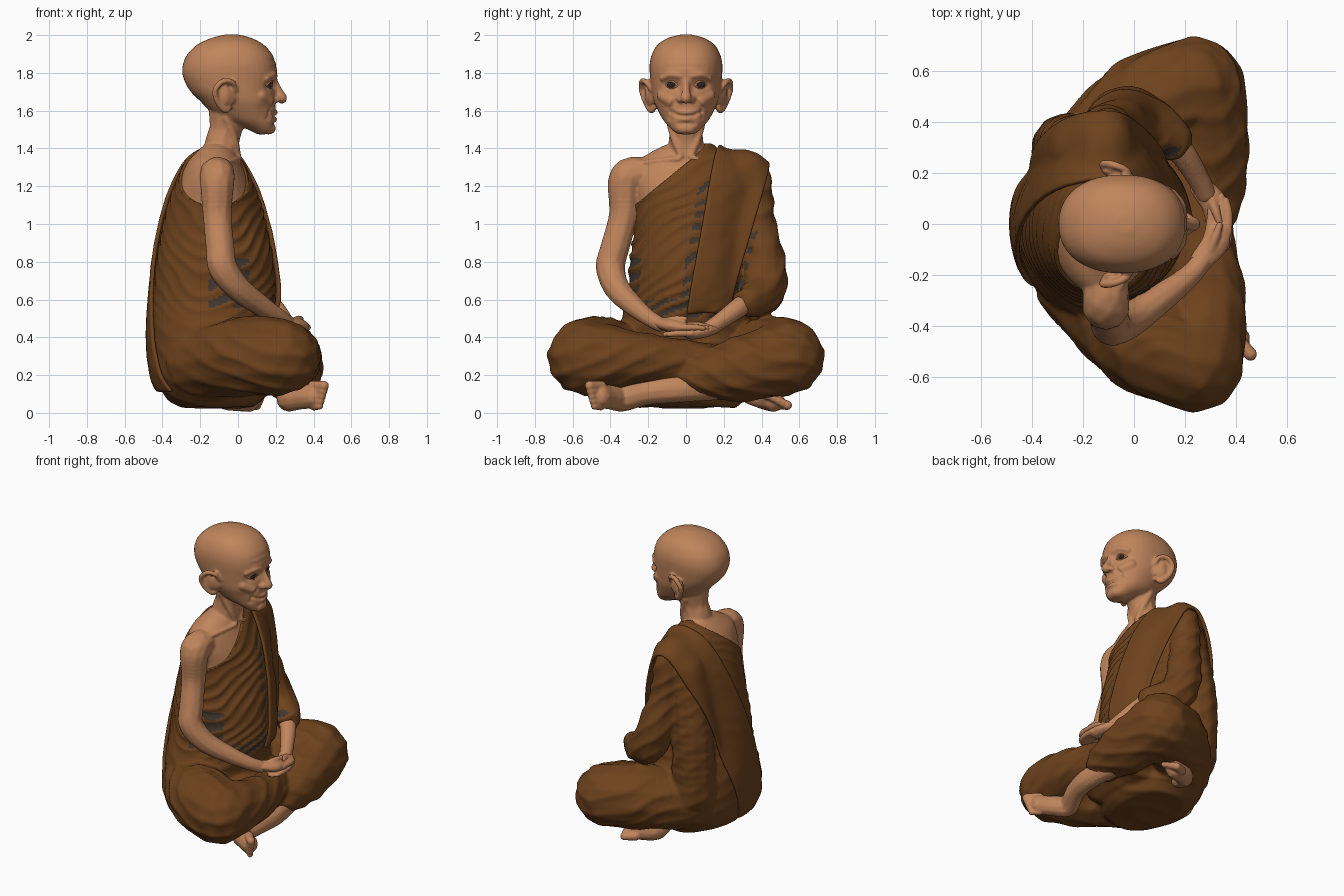
import bpy, bmesh, math
from mathutils import Vector, Matrix, noise
from mathutils.bvhtree import BVHTree


def material(name, col):
    m = bpy.data.materials.new(name)
    m.diffuse_color = (*col, 1)
    return m


SKIN = material("skin", (0.53, 0.235, 0.107))
CLOTH = material("brown cloth", (0.155, 0.055, 0.012))
LINING = material("dark cloth lining", (0.05, 0.037, 0.028))
DARK = material("dark eye", (0.03, 0.018, 0.013))


def spline(pts, n):
    out = []
    for i in range(len(pts) - 1):
        a, b, c, d = (pts[min(max(i + k, 0), len(pts) - 1)] for k in (-1, 0, 1, 2))
        for k in range(n):
            t = k / n
            out.append([0.5 * (2 * q + (r - p) * t + (2 * p - 5 * q + 4 * r - s) * t * t
                               + (3 * q - p - 3 * r + s) * t ** 3) for p, q, r, s in zip(a, b, c, d)])
    return out + [list(pts[-1])]


def limb(bm, pts, n=8, scale=(1, 1, 1)):
    """Chain of balls (x, y, z, radius) along a smooth path, fused later."""
    for x, y, z, r in spline(pts, n):
        mat = Matrix.Translation((x, y, z)) @ Matrix.Diagonal((*[r * s for s in scale], 1))
        bmesh.ops.create_icosphere(bm, subdivisions=2, radius=1, matrix=mat)


def loft(bm, rings, power=1, inset=0, n=40):
    """Closed body from rings (z, x back, x front, y centre, y radius)."""
    loops = []
    for z, x0, x1, yc, ry in spline(rings, 5):
        loop = []
        for k in range(n):
            c, s = math.cos(k * math.tau / n), math.sin(k * math.tau / n)
            c, s = (math.copysign(abs(v) ** power, v) for v in (c, s))
            loop.append(bm.verts.new(((x0 + x1) / 2 + ((x1 - x0) / 2 - inset) * c, yc + (ry - inset) * s, z)))
        loops.append(loop)
    for a, b in zip(loops, loops[1:]):
        for k in range(n):
            bm.faces.new((a[k], a[(k + 1) % n], b[(k + 1) % n], b[k]))
    bm.faces.new(loops[0][::-1])
    bm.faces.new(loops[-1])


def finish(name, bm, mat, voxel=0, smooth=3):
    me = bpy.data.meshes.new(name)
    bm.to_mesh(me)
    bm.free()
    ob = bpy.data.objects.new(name, me)
    bpy.context.collection.objects.link(ob)
    if voxel:
        m = ob.modifiers.new("fuse", 'REMESH')
        m.mode, m.voxel_size = 'VOXEL', voxel
        m = ob.modifiers.new("soften", 'SMOOTH')
        m.factor, m.iterations = 0.5, smooth
        bpy.context.view_layer.update()
        new = bpy.data.meshes.new_from_object(ob.evaluated_get(bpy.context.evaluated_depsgraph_get()))
        ob.modifiers.clear()
        ob.data = new
    ob.data.materials.clear()
    ob.data.materials.append(mat)
    for p in ob.data.polygons:
        p.use_smooth, p.material_index = True, 0
    return ob


def tree(ob):
    return BVHTree.FromPolygons([v.co.copy() for v in ob.data.vertices], [tuple(p.vertices) for p in ob.data.polygons])


def clamp(v):
    return max(0.0, min(1.0, v))


TORSO = [(0.03, -0.30, 0.08, 0, 0.25), (0.08, -0.38, 0.13, 0, 0.33), (0.2, -0.44, 0.14, 0, 0.40),
         (0.4, -0.46, 0.15, 0, 0.37), (0.6, -0.45, 0.19, 0, 0.31), (0.8, -0.43, 0.185, 0.01, 0.305),
         (0.95, -0.405, 0.155, 0.02, 0.295), (1.1, -0.37, 0.12, 0.03, 0.305), (1.22, -0.33, 0.075, 0.02, 0.32),
         (1.32, -0.285, 0.03, 0, 0.28), (1.38, -0.235, 0.0, 0, 0.2), (1.42, -0.19, -0.04, 0, 0.12)]
HEAD = [(1.475, 0.1, 0.17, 0, 0.035), (1.487, 0.08, 0.188, 0, 0.06), (1.51, 0.03, 0.194, 0, 0.085),
        (1.55, -0.08, 0.198, 0, 0.12), (1.6, -0.15, 0.198, 0, 0.148), (1.65, -0.2, 0.198, 0, 0.17),
        (1.7, -0.25, 0.198, 0, 0.181), (1.75, -0.28, 0.203, 0, 0.187), (1.8, -0.295, 0.207, 0, 0.192),
        (1.85, -0.29, 0.2, 0, 0.192), (1.9, -0.267, 0.18, 0, 0.18), (1.95, -0.215, 0.135, 0, 0.15),
        (1.985, -0.14, 0.07, 0, 0.095), (2.003, -0.07, 0.0, 0, 0.03)]

# Head, neck, bare chest and right arm as one skin
bm = bmesh.new()
loft(bm, HEAD, 0.9)
loft(bm, TORSO[6:], 1, 0.014)
limb(bm, [(-0.1, 0, 1.3, 0.11), (-0.085, 0, 1.42, 0.095), (-0.065, 0, 1.5, 0.09), (-0.05, 0, 1.6, 0.11)])
limb(bm, [(-0.11, -0.22, 1.265, 0.09), (-0.11, -0.315, 1.24, 0.096), (-0.11, -0.33, 1.05, 0.08),
          (-0.095, -0.375, 0.88, 0.079), (-0.08, -0.4, 0.77, 0.079), (0.0, -0.365, 0.66, 0.07),
          (0.12, -0.28, 0.57, 0.057), (0.22, -0.2, 0.505, 0.045), (0.27, -0.14, 0.47, 0.042)])
limb(bm, [(0.19, 0, 1.76, 0.02), (0.212, 0, 1.71, 0.022), (0.232, 0, 1.665, 0.029)])      # nose
limb(bm, [(0.175, -0.06, 1.592, 0.014), (0.196, 0, 1.588, 0.016), (0.175, 0.06, 1.592, 0.014)])  # lips
limb(bm, [(0.172, -0.05, 1.562, 0.014), (0.193, 0, 1.555, 0.016), (0.172, 0.05, 1.562, 0.014)])
limb(bm, [(0.168, -0.02, 1.507, 0.033), (0.168, 0.02, 1.507, 0.033)])                    # chin
for s in (-1, 1):
    limb(bm, [(0.212, s * 0.03, 1.66, 0.018), (0.2, s * 0.034, 1.662, 0.018)])          # nostril
    limb(bm, [(0.198, s * 0.03, 1.782, 0.014), (0.186, s * 0.08, 1.79, 0.016), (0.152, s * 0.125, 1.77, 0.015)])
    limb(bm, [(0.156, s * 0.075, 1.65, 0.038), (0.12, s * 0.12, 1.68, 0.035)])          # cheek
    limb(bm, [(-0.06, s * 0.09, 1.56, 0.022), (-0.02, s * 0.06, 1.45, 0.022), (0.0, s * 0.025, 1.36, 0.018)])
    limb(bm, [(0.01, s * 0.04, 1.345, 0.014), (-0.02, s * 0.15, 1.335, 0.014), (-0.07, s * 0.28, 1.315, 0.02)])
    limb(bm, [(-0.015, s * 0.185, 1.71, 0.013), (-0.03, s * 0.21, 1.75, 0.015), (-0.08, s * 0.232, 1.755, 0.016),
              (-0.12, s * 0.235, 1.71, 0.016), (-0.11, s * 0.215, 1.65, 0.016), (-0.07, s * 0.185, 1.605, 0.02),
              (-0.045, s * 0.17, 1.615, 0.014)])                                        # ear rim
    limb(bm, [(-0.05, s * 0.18, 1.675, 0.045), (-0.085, s * 0.205, 1.69, 0.048)], 8, (0.9, 0.28, 1.25))
body = finish("head_chest_and_right_arm", bm, SKIN, 0.008, 3)

# Facial creases: (depth, width, line in |y| and z)
CREASES = [(0.012, 0.008, [(0, 1.572), (0.04, 1.576), (0.08, 1.595)]),
           (0.008, 0.010, [(0.042, 1.665), (0.08, 1.62), (0.088, 1.56)]),
           (0.018, 0.026, [(0.05, 1.737), (0.1, 1.735)]), (0.008, 0.03, [(0.12, 1.61), (0.115, 1.57)]),
           (0.007, 0.010, [(0, 1.533), (0.04, 1.53)]), (0.002, 0.008, [(0, 1.835), (0.1, 1.83)]),
           (0.002, 0.008, [(0, 1.87), (0.09, 1.865)])]
for v in body.data.vertices:
    if v.co.z > 1.45 and v.co.x > 0.06:
        p, fade = Vector((abs(v.co.y), v.co.z)), clamp((v.co.x - 0.06) / 0.06)
        for depth, width, line in CREASES:
            dist = 9
            for a, b in zip(line, line[1:]):
                a, b = Vector(a), Vector(b)
                t = clamp((p - a).dot(b - a) / (b - a).length_squared)
                dist = min(dist, (p - a - (b - a) * t).length)
            v.co.x -= fade * depth * math.exp(-(dist / width) ** 2)

# Eyes and lids set on the face
face = tree(body)


def on_face(y, z):
    hit = face.ray_cast(Vector((1, y, z)), Vector((-1, 0, 0)))[0]
    return hit.x if hit else 0.17


eyes, lids = bmesh.new(), bmesh.new()
for s in (-1, 1):
    limb(eyes, [(on_face(s * 0.076, 1.737) + 0.001, s * 0.076, 1.737, 0.026)], 1, (0.36, 1, 0.65))
    for mid, r in ((1.757, 0.006), (1.717, 0.005)):
        limb(lids, [(on_face(s * y, z), s * y, z, r) for y, z in ((0.044, 1.734), (0.075, mid), (0.108, 1.734))])
finish("eyes", eyes, DARK)
finish("eyelids", lids, SKIN, 0.004, 2)

# Left forearm and both resting hands
bm = bmesh.new()
limb(bm, [(0.08, 0.38, 0.63, 0.06), (0.18, 0.29, 0.565, 0.055), (0.25, 0.18, 0.485, 0.045), (0.28, 0.12, 0.445, 0.042)])
finish("left_forearm", bm, SKIN, 0.007)
for name, s, dz in (("right_hand", -1, -0.014), ("left_hand", 1, -0.046)):
    bm = bmesh.new()
    limb(bm, [(0.265, s * 0.14, 0.492 + dz, 0.046), (0.315, s * 0.08, 0.477 + dz, 0.055),
              (0.328, s * 0.035, 0.468 + dz, 0.053)], 8, (1, 1, 0.66))
    for k in range(4):
        reach = (0.09, 0.11, 0.11, 0.09)[k]
        limb(bm, [(0.295 + 0.024 * k, s * 0.03, 0.467 + dz, 0.019), (0.303 + 0.022 * k, -s * 0.04, 0.467 + dz, 0.018),
                  (0.3 + 0.02 * k, -s * reach, 0.462 + dz, 0.015)], 6)
    limb(bm, [(0.3, s * 0.1, 0.5 + dz, 0.022), (0.32, s * 0.05, 0.512 + dz, 0.018), (0.335, s * 0.005, 0.512 + dz, 0.014)])
    finish(name, bm, SKIN, 0.006, 2)


# Feet
def foot(name, leg, ball, toe, across):
    bm = bmesh.new()
    ball, toe, across = Vector(ball), Vector(toe), Vector(across)
    limb(bm, leg + [(*ball, 0.056)], 8, (1, 1, 1.15))
    for k in range(5):
        a = ball + across * (k - 2) * 0.027
        b = a + (toe - ball) * (1 - 0.1 * k)
        limb(bm, [(*a, 0.03 - 0.002 * k), (*b, 0.027 - 0.002 * k)], 8)
    finish(name, bm, SKIN, 0.007, 3)


foot("left_foot", [(0.3, 0.15, 0.14, 0.065), (0.33, -0.05, 0.125, 0.064), (0.31, -0.2, 0.11, 0.06),
                   (0.265, -0.33, 0.08, 0.064), (0.33, -0.4, 0.083, 0.058)],
     (0.4, -0.45, 0.088), (0.456, -0.51, 0.09), (0, 0, -1))
foot("right_foot", [(-0.08, 0.34, 0.1, 0.05), (-0.06, 0.42, 0.08, 0.058)],
     (0.06, 0.465, 0.068), (0.125, 0.495, 0.062), (0.5, -0.75, 0.4))

# Robe: torso, sleeve and crossed legs fused together
bm = bmesh.new()
loft(bm, TORSO)
limb(bm, [(-0.11, 0.1, 1.30, 0.09), (-0.12, 0.25, 1.275, 0.095), (-0.12, 0.355, 1.245, 0.09), (-0.1, 0.375, 1.0, 0.1),
          (-0.06, 0.41, 0.8, 0.117), (0.0, 0.415, 0.66, 0.117), (0.08, 0.385, 0.61, 0.1), (0.15, 0.335, 0.59, 0.08)])
limb(bm, [(-0.2, 0.3, 1.18, 0.105), (-0.26, 0.3, 0.75, 0.135), (-0.26, 0.28, 0.35, 0.145)])
for s in (-1, 1):
    limb(bm, [(-0.2, s * 0.23, 0.26, 0.19), (0.04, s * 0.445, 0.3, 0.212), (0.23, s * 0.535, 0.295, 0.202)])
limb(bm, [(0.235, -0.535, 0.295, 0.2), (0.29, -0.3, 0.29, 0.15), (0.26, -0.05, 0.27, 0.125), (0.2, 0.15, 0.24, 0.12)])
limb(bm, [(0.235, 0.535, 0.295, 0.2), (0.28, 0.3, 0.235, 0.175), (0.3, 0.1, 0.2, 0.125), (0.29, 0.06, 0.2, 0.115)])
limb(bm, [(0.1, -0.15, 0.23, 0.15), (0.1, 0.15, 0.23, 0.15)])
robe = finish("robe", bm, CLOTH, 0.0125, 6)


# Cloth folds: slanted over the chest, along the sleeve, towards the knees
def ridge(phase, amp):
    return amp * (0.5 + 0.5 * math.sin(phase)) ** 2


def chest_phase(p):
    return 85 * (p.z - 0.6 * p.y + 0.6 * p.y * p.y) + 7 * noise.noise(p * 4)


moved = []
for v in robe.data.vertices:
    p = v.co
    w = 3 * noise.noise(p * 4)
    legs, sleeve = clamp((0.56 - p.z) / 0.1), clamp((p.y - 0.28) / 0.08)
    calm = 0.4 + 0.6 * clamp((p.x + 0.3) / 0.15)
    d_leg = ridge(60 * (p.z + 0.4 * abs(p.y)) + 10 * p.x + w, 0.008)
    d_arm = ridge(50 * (p.z + 0.9 * p.x) + w, 0.009)
    d_body = ridge(chest_phase(p), 0.010 + 0.008 * noise.noise(p * 7))
    d = legs * d_leg + (1 - legs) * (sleeve * d_arm + (1 - sleeve) * d_body)
    moved.append(p + v.normal * d * calm)
for v, p in zip(robe.data.vertices, moved):
    v.co = p

# Open the robe over the bare shoulder and turn the hem inward
bm = bmesh.new()
bm.from_mesh(robe.data)
bmesh.ops.bisect_plane(bm, geom=bm.verts[:] + bm.edges[:] + bm.faces[:], plane_co=(0, -0.27, 1.1),
                       plane_no=Vector((0, -0.82, 1)).normalized(), clear_outer=True)
hem = bmesh.ops.extrude_edge_only(bm, edges=[e for e in bm.edges if e.is_boundary])
for v in [g for g in hem["geom"] if isinstance(g, bmesh.types.BMVert)]:
    v.co += (Vector((-0.12, 0.03, v.co.z)) - v.co).normalized() * 0.03
bm.to_mesh(robe.data)
bm.free()

# Dark lining showing in deep folds beside the shawl, at the waist and under the arm
robe.data.materials.append(LINING)
for p in robe.data.polygons:
    p.use_smooth = True
    x, y, z = p.center
    t = (z - 0.53) / 0.8
    beside = x > 0 and 0.55 < z < 1.25 and (-0.05 < y - 0.14 * t < 0 or 0 < y - 0.22 - 0.2 * t < 0.05)
    waist = x > 0 and 0.5 < z < 0.6 and abs(y) < 0.25
    under = -0.16 < x < 0.06 and y < -0.2 and 0.56 < z < 0.82
    if (beside or waist or under) and math.sin(chest_phase(p.center)) < -0.1:
        p.material_index = 1

# Folded shawl hanging stiffly over the left shoulder, front to back
cloth = tree(robe)
NU = 16
rows = []


def drape(ys, zs, side):
    """Row of points on the robe seen from front (1) or back (-1), not sagging past its middle."""
    xs = []
    for y, z in zip(ys, zs):
        hit = cloth.ray_cast(Vector((side, y, z)), Vector((-side, 0, 0)))[0]
        xs.append(side * hit.x if hit else -9)
    ref = max(xs)
    rows.append([Vector((side * max(x, ref - 0.08), y, z)) for x, y, z in zip(xs, ys, zs)])


US = [j / NU for j in range(NU + 1)]
for i in range(31):
    t = i / 30
    drape([0.14 * t + u * (0.22 + 0.085 * t) for u in US], [0.53 + 0.8 * t - 0.04 * u * t for u in US], 1)
for x in (-0.02, -0.06, -0.1, -0.14, -0.18, -0.22):
    row = []
    for u in US:
        y = 0.14 + 0.305 * u
        hit = cloth.ray_cast(Vector((x, y, 3)), Vector((0, 0, -1)))[0]
        row.append(Vector((x, y, max(hit.z if hit else 0, 1.395 - 0.05 * u))))
    rows.append(row)
for i in range(41):
    t = i / 40
    drape([0.14 - 0.39 * t + u * (0.305 - 0.025 * t) for u in US],
          [1.31 - 1.19 * t - 0.04 * u * (1 - t) for u in US], -1)
for step in range(10):
    old = [[p.copy() for p in r] for r in rows]
    for i in range(1, len(rows) - 1):
        for j in range(NU + 1):
            near = [old[i - 1][j], old[i + 1][j]] + ([old[i][j - 1], old[i][j + 1]] if 0 < j < NU else [])
            rows[i][j] = sum(near, Vector()) / len(near)
    for r in rows:
        for j, p in enumerate(r):
            loc, nor, _, _ = cloth.find_nearest(p)
            gap = 0.017 - (p - loc).dot(nor)
            if gap > 0 and (j < NU - 1 or step < 5):
                r[j] = p + nor * gap
bm = bmesh.new()
grid = [[bm.verts.new(p) for p in r] for r in rows]
for a, b in zip(grid, grid[1:]):
    for j in range(NU):
        bm.faces.new((a[j], a[j + 1], b[j + 1], b[j]))
shawl = finish("shawl", bm, CLOTH)
m = shawl.modifiers.new("thickness", 'SOLIDIFY')
m.thickness, m.offset = 0.022, 0
m = shawl.modifiers.new("round", 'SUBSURF')
m.levels = m.render_levels = 1
